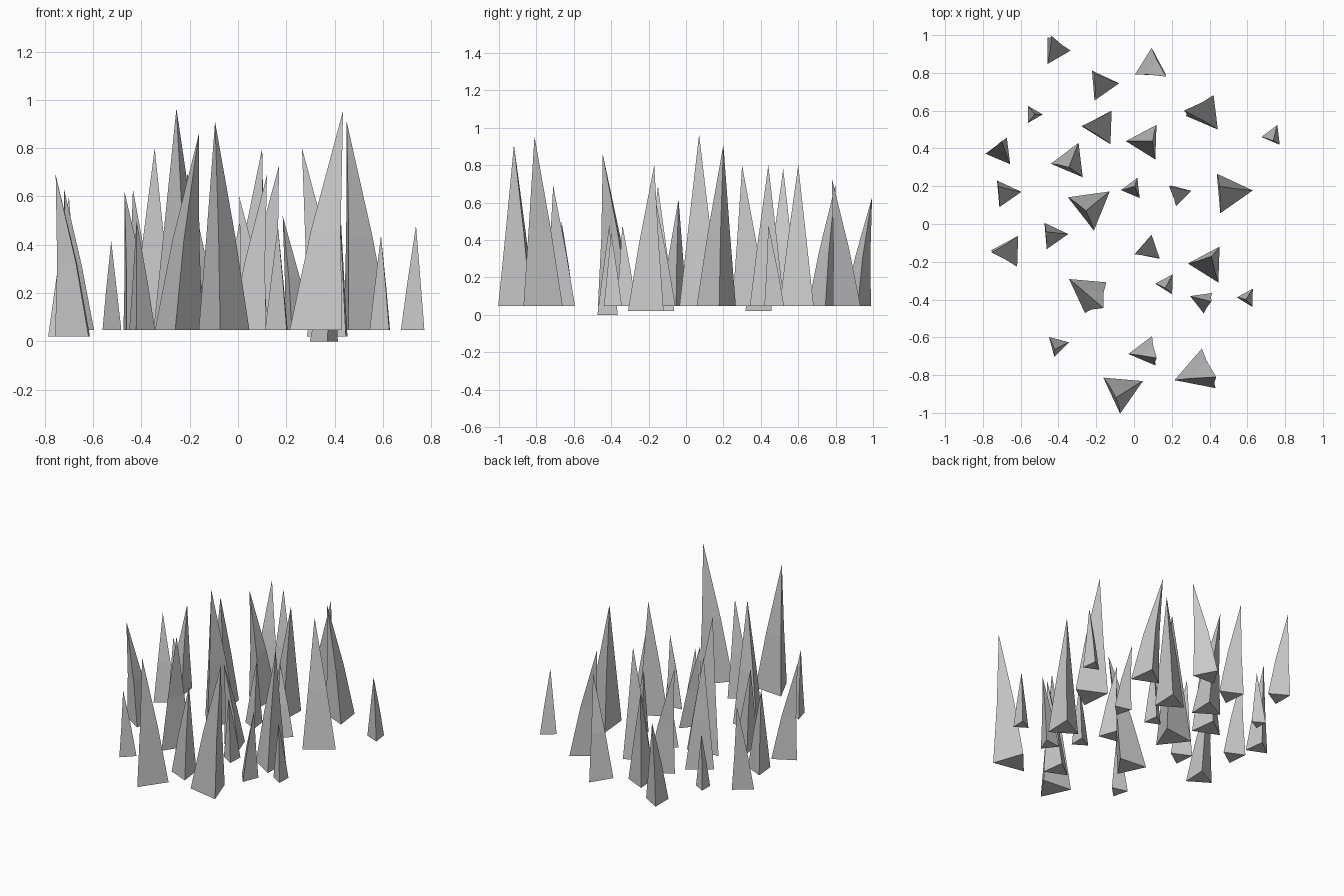
import bpy, bmesh, math
from mathutils import Vector

# Spikes grouped by turn of the triangular base (degrees):
# base x, base y, tip x, tip y, tip z, optional base z
spikes = {
    0: [(-.417, .918, -.435, .995, .63), (-.535, .58, -.525, .58, .415)],
    5: [(-.17, .737, -.21, .80, .70), (-.678, .163, -.72, .20, .63),
        (.508, .167, .45, .20, .91), (-.428, -.06, -.47, -.04, .62)],
    15: [(.24, .158, .185, .20, .52), (-.405, -.643, -.42, -.665, .50)],
    25: [(-.25, -.357, -.162, -.445, .86), (-.063, -.883, -.095, -.92, .91)],
    38: [(-.23, .093, -.255, .07, .965), (.36, -.407, .41, -.41, .48, 0)],
    58: [(-.173, .513, -.275, .52, .78), (.063, .435, .10, .44, .80),
         (-.663, -.143, -.755, -.15, .69, .02), (.395, -.213, .41, -.17, .80, .02),
         (.173, -.318, .165, -.34, .48), (.60, -.39, .592, -.40, .44)],
    67: [(.38, .585, .265, .60, .80), (.735, .468, .737, .44, .48),
         (-.705, .382, -.70, .44, .60, .02), (-.335, .332, -.345, .30, .80),
         (-.007, .187, .005, .20, .49), (.06, -.677, .12, -.71, .69)],
    79: [(.078, -.133, .005, -.16, .60), (.335, -.785, .435, -.81, .955)],
    88: [(.09, .837, .17, .78, .73)],
}


def ring(bm, centre, radius, turn):
    return [bm.verts.new(centre + Vector((radius * math.cos(turn + k * math.tau / 3),
                                          radius * math.sin(turn + k * math.tau / 3), 0)))
            for k in range(3)]


def spike(name, turn, x, y, tx, ty, tz, base_z=.048):
    # triangular base, slightly bent narrower waist, sharp tip
    foot, tip = Vector((x, y, base_z)), Vector((tx, ty, tz))
    radius = (tz - base_z) / 7.1
    waist = foot + Vector(((tx - x) * .35, (ty - y) * .35, (tz - base_z) * .45))
    bm = bmesh.new()
    low = ring(bm, foot, radius, turn)
    mid = ring(bm, waist, radius * .57, turn)
    top = bm.verts.new(tip)
    bm.faces.new(low[::-1])
    for k in range(3):
        n = (k + 1) % 3
        bm.faces.new((low[k], low[n], mid[n], mid[k]))
        bm.faces.new((mid[k], mid[n], top))
    mesh = bpy.data.meshes.new(name)
    bm.to_mesh(mesh)
    bm.free()
    bpy.context.collection.objects.link(bpy.data.objects.new(name, mesh))


# Field of spikes
count = 0
for degrees, group in spikes.items():
    for row in group:
        count += 1
        spike(f"spike_{count:02d}", math.radians(degrees), *row)
